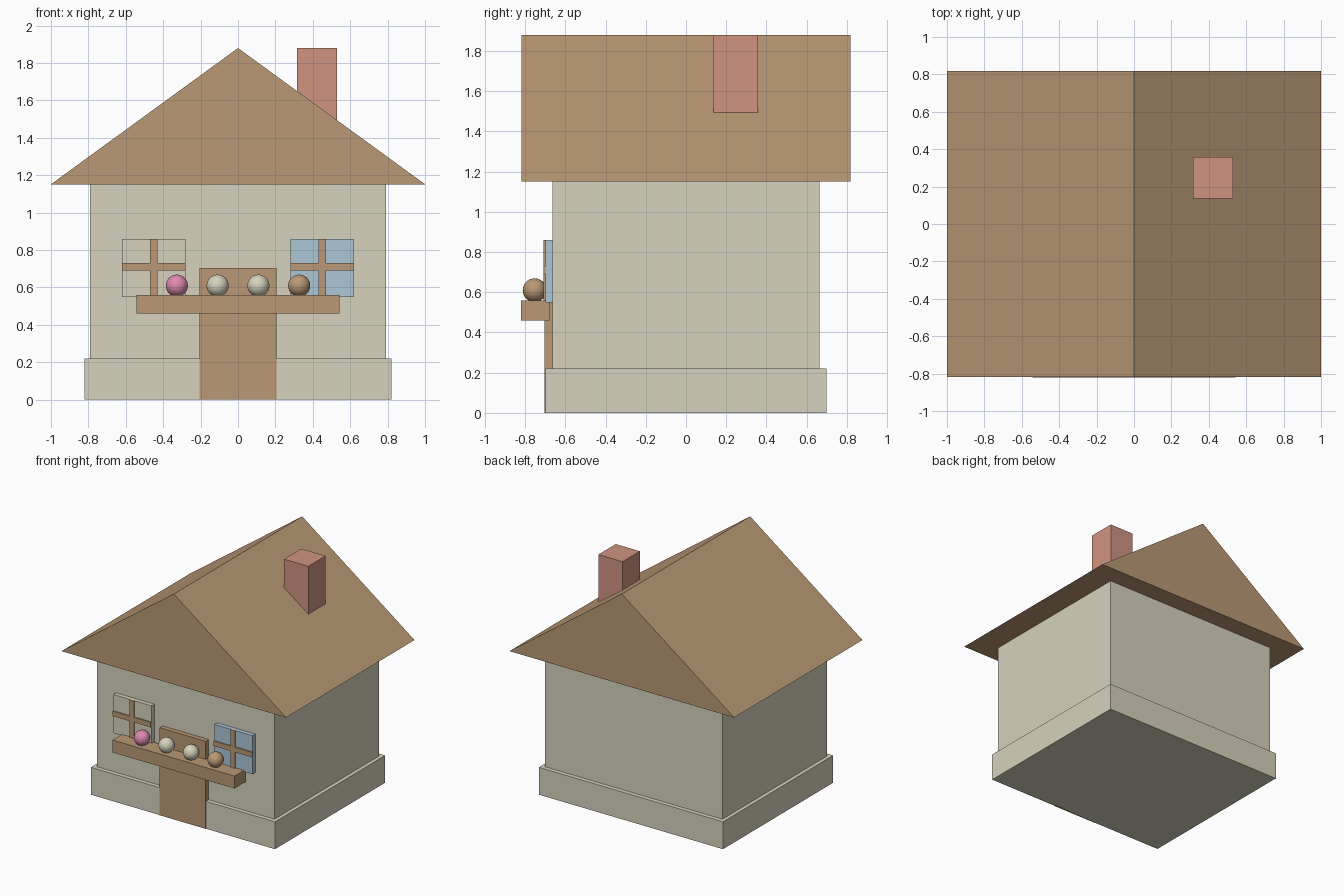
import bpy
import bmesh

cube = bpy.data.objects.get("Cube")
if cube:
    bpy.data.objects.remove(cube, do_unlink=True)


def material(name, rgb):
    """Make a flat material from an sRGB colour."""
    linear = [((c / 255 + 0.055) / 1.055) ** 2.4 for c in rgb] + [1.0]
    mat = bpy.data.materials.new(name)
    mat.use_nodes = True
    mat.diffuse_color = linear
    mat.node_tree.nodes["Principled BSDF"].inputs["Base Color"].default_value = linear
    return mat


cream = material("cream plaster", (214, 210, 190))
wood = material("brown wood", (186, 153, 117))
brick = material("brick pink", (208, 148, 129))
glass = material("pale blue", (174, 199, 215))
pink = material("rose pink", (222, 138, 176))


def finish(name, bm, mat):
    bmesh.ops.recalc_face_normals(bm, faces=bm.faces)
    mesh = bpy.data.meshes.new(name)
    bm.to_mesh(mesh)
    bm.free()
    mesh.materials.append(mat)
    obj = bpy.data.objects.new(name, mesh)
    bpy.context.collection.objects.link(obj)
    return obj


def box(name, mat, x, y, z):
    """Box from its (min, max) range on each axis."""
    bm = bmesh.new()
    bmesh.ops.create_cube(bm, size=1)
    for v in bm.verts:
        v.co = [lo + (c + 0.5) * (hi - lo) for c, (lo, hi) in zip(v.co, (x, y, z))]
    return finish(name, bm, mat)


def ball(name, mat, centre, radius):
    bm = bmesh.new()
    bmesh.ops.create_uvsphere(bm, u_segments=32, v_segments=16, radius=radius)
    bmesh.ops.translate(bm, verts=bm.verts, vec=centre)
    for f in bm.faces:
        f.smooth = True
    return finish(name, bm, mat)


# House body and plinth
box("walls", cream, (-0.79, 0.79), (-0.665, 0.665), (0.1, 1.16))
box("plinth", cream, (-0.82, 0.82), (-0.70, 0.70), (0, 0.22))

# Solid gable roof: triangle extruded front to back
bm = bmesh.new()
gable = bm.faces.new([bm.verts.new(p) for p in
                      ((-1, -0.817, 1.152), (1, -0.817, 1.152), (0, -0.817, 1.88))])
extruded = bmesh.ops.extrude_face_region(bm, geom=[gable])["geom"]
bmesh.ops.translate(bm, vec=(0, 1.634, 0),
                    verts=[g for g in extruded if isinstance(g, bmesh.types.BMVert)])
if not gable.is_valid or len(bm.faces) < 5:
    bmesh.ops.holes_fill(bm, edges=bm.edges)
finish("roof", bm, wood)

box("chimney", brick, (0.315, 0.53), (0.137, 0.357), (1.4, 1.88))

# Door and the counter with treats
box("door", wood, (-0.205, 0.205), (-0.703, -0.66), (0, 0.705))
box("counter", wood, (-0.543, 0.543), (-0.82, -0.68), (0.46, 0.56))
for i, mat in enumerate((pink, cream, cream, wood)):
    ball(f"treat_{i + 1}", mat, (-0.327 + i * 0.218, -0.753, 0.61), 0.059)

# Windows with crossed bars
for side, x, mat in (("right", -0.45, cream), ("left", 0.45, glass)):
    box(f"{side}_window", mat, (x - 0.17, x + 0.17), (-0.70, -0.66), (0.55, 0.86))
    box(f"{side}_window_upright", wood, (x - 0.02, x + 0.02), (-0.71, -0.69), (0.55, 0.86))
    box(f"{side}_window_crossbar", wood, (x - 0.17, x + 0.17), (-0.71, -0.69), (0.69, 0.73))
